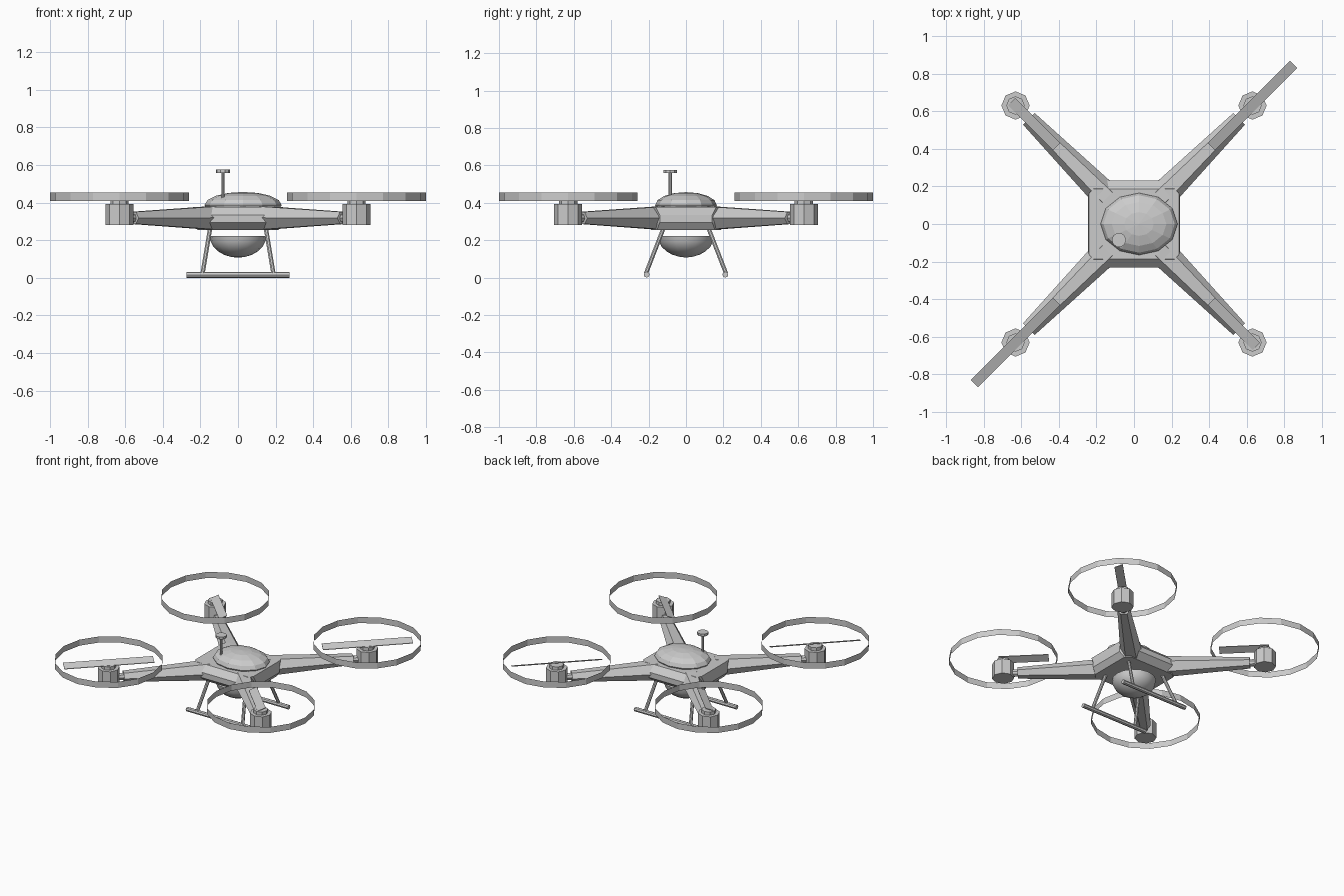
import bpy, bmesh, math
from mathutils import Vector, Matrix

if "Cube" in bpy.data.objects:
    bpy.data.objects.remove(bpy.data.objects["Cube"])

grey = bpy.data.materials.new("light_grey")
grey.diffuse_color = (0.6, 0.6, 0.6, 1)
grey.use_nodes = True
grey.node_tree.nodes["Principled BSDF"].inputs["Base Color"].default_value = grey.diffuse_color


def make(name, bm, normals=True):
    if normals:
        bmesh.ops.recalc_face_normals(bm, faces=bm.faces[:])
    me = bpy.data.meshes.new(name)
    bm.to_mesh(me)
    bm.free()
    me.materials.append(grey)
    ob = bpy.data.objects.new(name, me)
    bpy.context.collection.objects.link(ob)
    return ob


def loft(name, loops, caps=True):
    """Skin a list of equal-length point loops."""
    bm = bmesh.new()
    rows = [[bm.verts.new(p) for p in loop] for loop in loops]
    n = len(rows[0])
    for a, b in zip(rows, rows[1:]):
        for i in range(n):
            j = (i + 1) % n
            bm.faces.new((a[i], a[j], b[j], b[i]))
    if caps:
        bm.faces.new(rows[0])
        bm.faces.new(rows[-1])
    return make(name, bm)


def circle(x, y, z, r, n):
    return [(x + r * math.cos(math.tau * i / n), y + r * math.sin(math.tau * i / n), z)
            for i in range(n)]


def rod(name, a, b, r, n=8):
    a, b = Vector(a), Vector(b)
    q = (b - a).to_track_quat('Z', 'Y')
    ring = [q @ Vector(p) for p in circle(0, 0, 0, r, n)]
    return loft(name, [[a + p for p in ring], [b + p for p in ring]])


def chamfered(hx, hy, c, z):
    return [(hx - c, -hy, z), (hx, c - hy, z), (hx, hy - c, z), (hx - c, hy, z),
            (c - hx, hy, z), (-hx, hy - c, z), (-hx, c - hy, z), (c - hx, -hy, z)]


# Body: plate with sides that swell at mid height
loft("body", [chamfered(0.215, 0.185, 0.03, 0.255), chamfered(0.245, 0.23, 0.09, 0.295),
              chamfered(0.245, 0.23, 0.09, 0.335), chamfered(0.24, 0.187, 0.025, 0.378)])

# Canopy dome, faceted and slightly off centre
bm = bmesh.new()
bmesh.ops.create_uvsphere(bm, u_segments=12, v_segments=8, radius=1,
                          matrix=Matrix.Translation((0.027, 0, 0.387))
                          @ Matrix.Diagonal((0.205, 0.165, 0.07, 1)))
make("canopy", bm)

# Camera bowl hanging below the body
levels = [(math.cos(t) * 0.15, 0.222 - math.sin(t) * 0.114)
          for t in (math.radians(a) for a in (0, 15, 30, 45, 60, 75, 86))]
bowl = loft("camera_bowl", [circle(0, 0, z, r, 16) for r, z in levels])
bpy.context.view_layer.objects.active = bowl
bowl.select_set(True)
bpy.ops.object.shade_smooth_by_angle(angle=math.radians(35))

# Antenna
rod("antenna_post", (-0.08, -0.085, 0.4), (-0.08, -0.085, 0.565), 0.009)
rod("antenna_disc", (-0.08, -0.085, 0.558), (-0.08, -0.085, 0.576), 0.038, 10)

# Landing gear
for sy in (-1, 1):
    rod("skid", (-0.275, sy * 0.21, 0.016), (0.275, sy * 0.21, 0.016), 0.016)
    for sx in (-1, 1):
        rod("landing_leg", (sx * 0.148, sy * 0.12, 0.265), (sx * 0.188, sy * 0.213, 0.025), 0.012)


def arm_section(d, s, r, half, top, mid, low):
    pts = [(0.5, top), (1, mid), (0.5, low), (-0.5, low), (-1, mid), (-0.5, top)]
    return [d * r + s * (w * half) + Vector((0, 0, z)) for w, z in pts]


# Arms, motors, guards and propeller blades
C = 0.63
for sx in (-1, 1):
    for sy in (-1, 1):
        d = Vector((sx, sy, 0)).normalized()
        s = Vector((-sy, sx, 0)).normalized()
        cx, cy = C * sx, C * sy
        loft("arm", [arm_section(d, s, 0.2, 0.075, 0.38, 0.32, 0.257),
                     arm_section(d, s, 0.79, 0.044, 0.351, 0.318, 0.287)])
        rod("arm_joint", d * 0.77 + Vector((0, 0, 0.318)), d * 0.86 + Vector((0, 0, 0.318)), 0.025)
        rod_z = [(0.282, 0.075), (0.394, 0.075)]
        loft("motor", [circle(cx, cy, z, r, 8) for z, r in rod_z])
        loft("rotor_hub", [circle(cx, cy, z, 0.049, 8) for z in (0.394, 0.418)])
        loft("rotor_guard", [circle(cx, cy, z, 0.37, 16) for z in (0.41, 0.455)], caps=False)
        # Pitched blade: two-ended on one diagonal, inward only on the other
        two_ended = sx == sy
        lean = Vector((1, -1, 0)) if two_ended else Vector((-1, -1, 0))
        across = lean.normalized() * 0.028 - Vector((0, 0, 0.0105))
        centre = Vector((cx, cy, 0.428))
        up = Vector((0, 0, 0.002))
        ends = (-0.31, 0.31 if two_ended else 0.03)
        loft("propeller_blade", [[centre + d * e + across * k + up * u
                                  for k, u in ((-1, -1), (1, -1), (1, 1), (-1, 1))] for e in ends])
